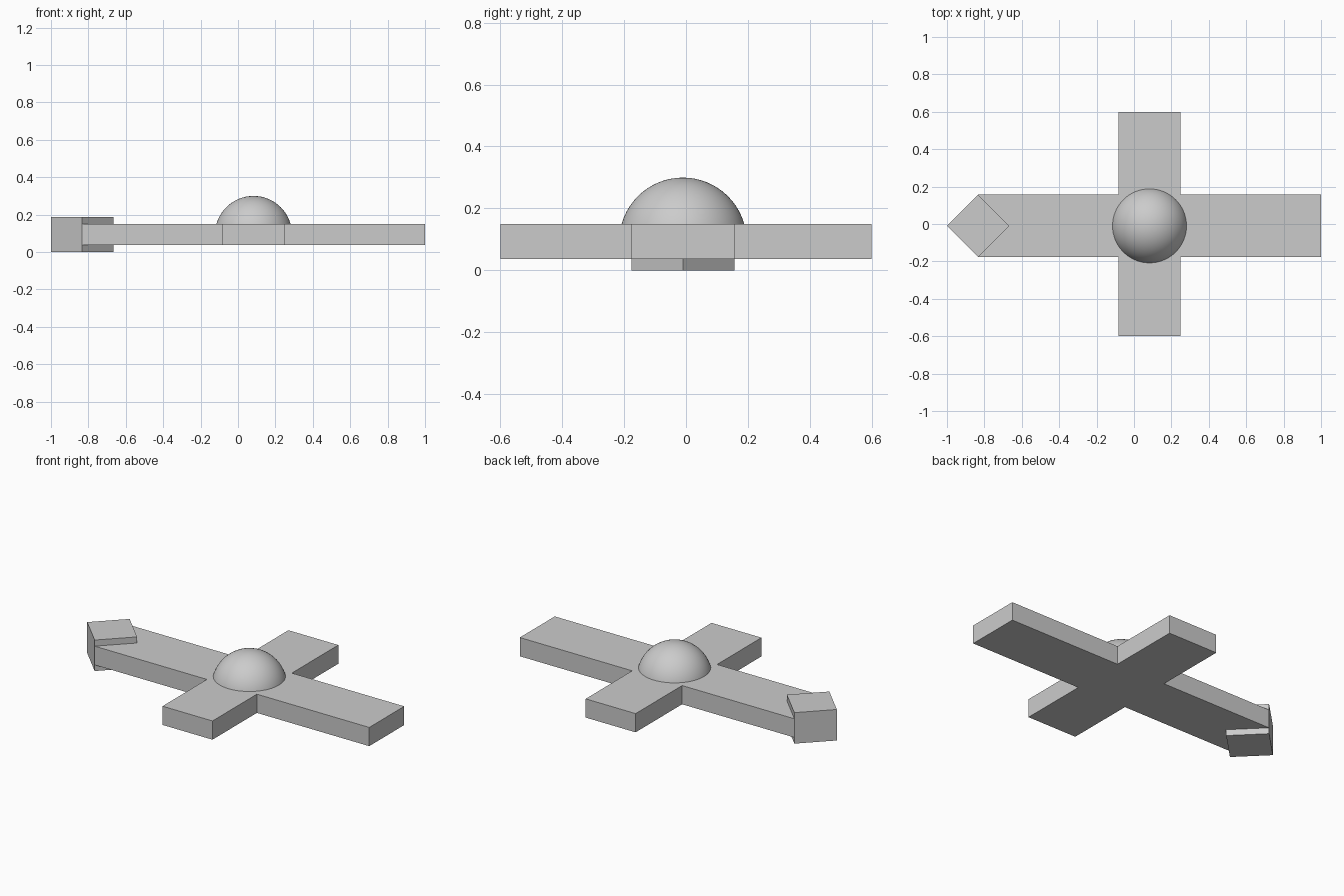
import bpy, bmesh
from mathutils import Matrix

if "Cube" in bpy.data.objects:
    bpy.data.objects.remove(bpy.data.objects["Cube"])

CX, CY = 0.083, -0.01       # centre of the crossing
W = 0.1667                  # half width of both bars
Z0, Z1 = 0.037, 0.15        # slab bottom and top
ZM = (Z0 + Z1) / 2


def add_object(name, bm):
    bmesh.ops.recalc_face_normals(bm, faces=bm.faces)
    mesh = bpy.data.meshes.new(name)
    bm.to_mesh(mesh)
    bm.free()
    obj = bpy.data.objects.new(name, mesh)
    bpy.context.collection.objects.link(obj)
    return obj


def prism(name, outline, z0, z1):
    bm = bmesh.new()
    face = bm.faces.new([bm.verts.new((x, y, z0)) for x, y in outline])
    top = bmesh.ops.extrude_face_region(bm, geom=[face], use_keep_orig=True)
    verts = [g for g in top["geom"] if isinstance(g, bmesh.types.BMVert)]
    bmesh.ops.translate(bm, verts=verts, vec=(0, 0, z1 - z0))
    return add_object(name, bm)


# Cross-shaped slab
l, r, b, t = CX - W, CX + W, CY - W, CY + W
prism("cross_slab", [(-0.833, b), (l, b), (l, -0.6), (r, -0.6), (r, b), (1, b),
                     (1, t), (r, t), (r, 0.6), (l, 0.6), (l, t), (-0.833, t)], Z0, Z1)

# Diamond block at the left end
nx = -0.8333
prism("nose_block", [(nx - W, CY), (nx, CY - W), (nx + W, CY), (nx, CY + W)], 0, 0.187)

# Dome: upper half of a sphere centred in the slab
bm = bmesh.new()
bmesh.ops.create_uvsphere(bm, u_segments=64, v_segments=32, radius=0.206)
bmesh.ops.bisect_plane(bm, geom=bm.verts[:] + bm.edges[:] + bm.faces[:], dist=1e-5,
                       plane_co=(0, 0, 0), plane_no=(0, 0, 1), clear_inner=True)
bmesh.ops.holes_fill(bm, edges=[e for e in bm.edges if e.is_boundary], sides=0)
bmesh.ops.transform(bm, matrix=Matrix.Translation((CX, CY, ZM)), verts=bm.verts)
for f in bm.faces:
    f.smooth = len(f.verts) <= 4
add_object("dome", bm)
